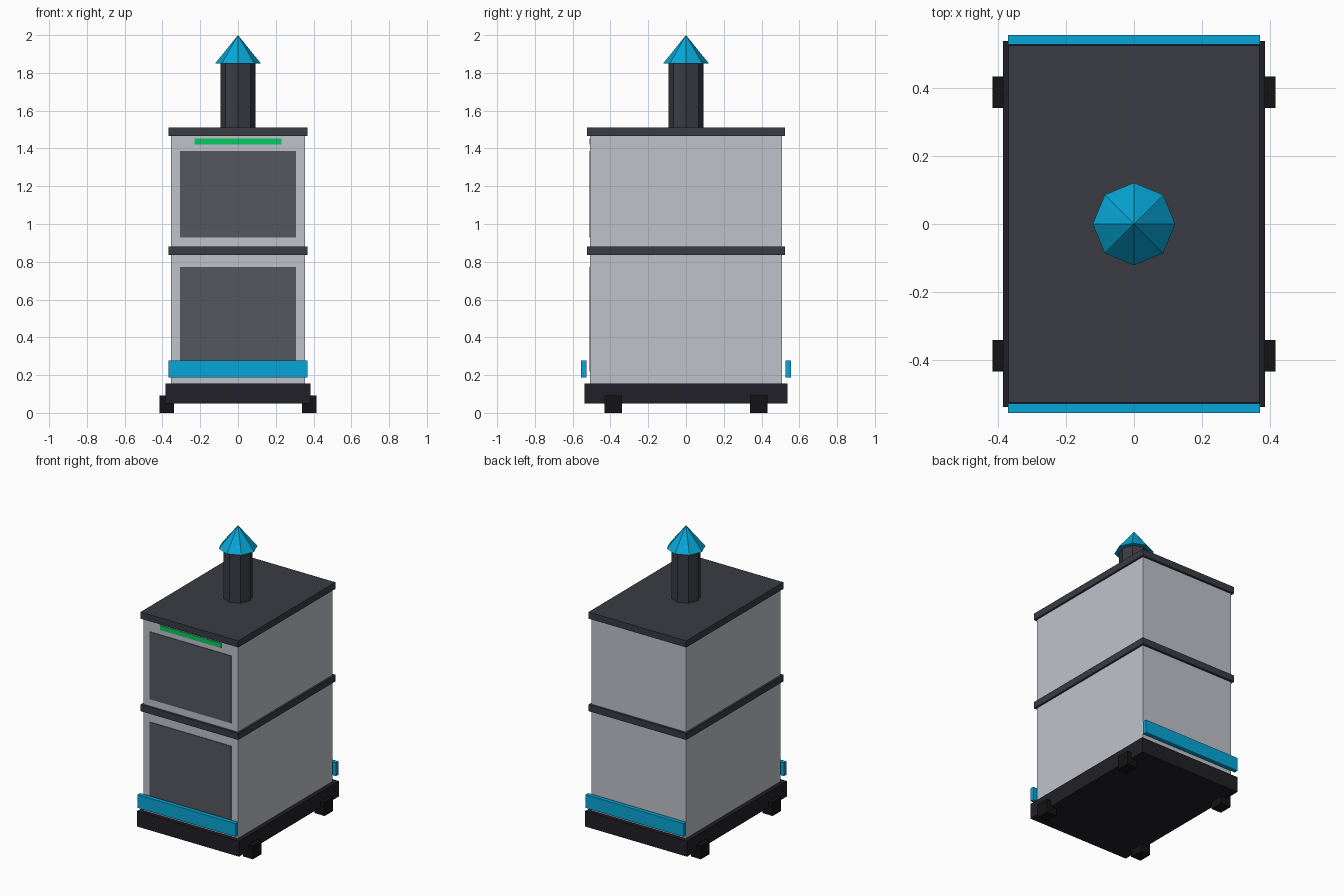
import bpy, bmesh
from mathutils import Matrix, Vector

if "Cube" in bpy.data.objects:
    bpy.data.objects.remove(bpy.data.objects["Cube"])


def material(name, r, g, b):
    m = bpy.data.materials.new(name)
    m.diffuse_color = [(c / 255) ** 2.2 for c in (r, g, b)] + [1]
    m.use_nodes = True
    m.node_tree.nodes["Principled BSDF"].inputs["Base Color"].default_value = m.diffuse_color
    return m


SHELL = material("pale_shell", 190, 193, 202)
TRIM = material("dark_trim", 60, 62, 69)
CHASSIS = material("chassis_black", 37, 37, 43)
RUBBER = material("rubber", 26, 26, 27)
GLASS = material("panel_grey", 85, 88, 96)
BLUE = material("blue", 15, 165, 214)
GREEN = material("green", 16, 200, 96)


def finish(name, bm, mat):
    me = bpy.data.meshes.new(name)
    bm.to_mesh(me)
    bm.free()
    me.materials.append(mat)
    ob = bpy.data.objects.new(name, me)
    bpy.context.collection.objects.link(ob)
    return ob


def box(name, x, y, z, mat):
    """Box from (min, max) pairs on each axis."""
    lo, hi = Vector((x[0], y[0], z[0])), Vector((x[1], y[1], z[1]))
    bm = bmesh.new()
    bmesh.ops.create_cube(bm, size=1, matrix=Matrix.Translation((lo + hi) / 2)
                          @ Matrix.Diagonal((*(hi - lo), 1)))
    return finish(name, bm, mat)


def octagon(name, r1, r2, z0, z1, mat):
    """Eight-sided tube or cone on the z axis."""
    bm = bmesh.new()
    bmesh.ops.create_cone(bm, cap_ends=True, segments=8, radius1=r1, radius2=r2,
                          depth=z1 - z0, matrix=Matrix.Translation((0, 0, (z0 + z1) / 2)))
    bmesh.ops.remove_doubles(bm, verts=bm.verts, dist=1e-5)
    return finish(name, bm, mat)


def sym(v):
    return (-v, v)


# Chassis, cabinet and trim
box("chassis", sym(0.384), sym(0.537), (0.05, 0.155), CHASSIS)
box("cabinet", sym(0.355), sym(0.508), (0.155, 1.465), SHELL)
box("middle_band", sym(0.368), sym(0.523), (0.835, 0.88), TRIM)
box("roof", sym(0.368), sym(0.523), (1.465, 1.51), TRIM)

# Front doors and status light
front = (-0.512, -0.5)
box("lower_door", sym(0.307), front, (0.22, 0.772), GLASS)
box("upper_door", sym(0.307), front, (0.928, 1.387), GLASS)
box("status_light", sym(0.231), front, (1.42, 1.452), GREEN)

# Feet at the four corners and bumpers at both ends
for sy, end in ((-1, "front"), (1, "back")):
    box(f"{end}_bumper", sym(0.369), sorted((sy * 0.527, sy * 0.555)), (0.188, 0.278), BLUE)
    for sx, side in ((-1, "left"), (1, "right")):
        box(f"{end}_{side}_foot", sorted((sx * 0.34, sx * 0.415)),
            sorted((sy * 0.34, sy * 0.432)), (0, 0.093), RUBBER)

# Mast with pointed cap
octagon("mast", 0.092, 0.092, 1.51, 1.85, TRIM)
octagon("mast_cap", 0.121, 0, 1.85, 2.0, BLUE)
